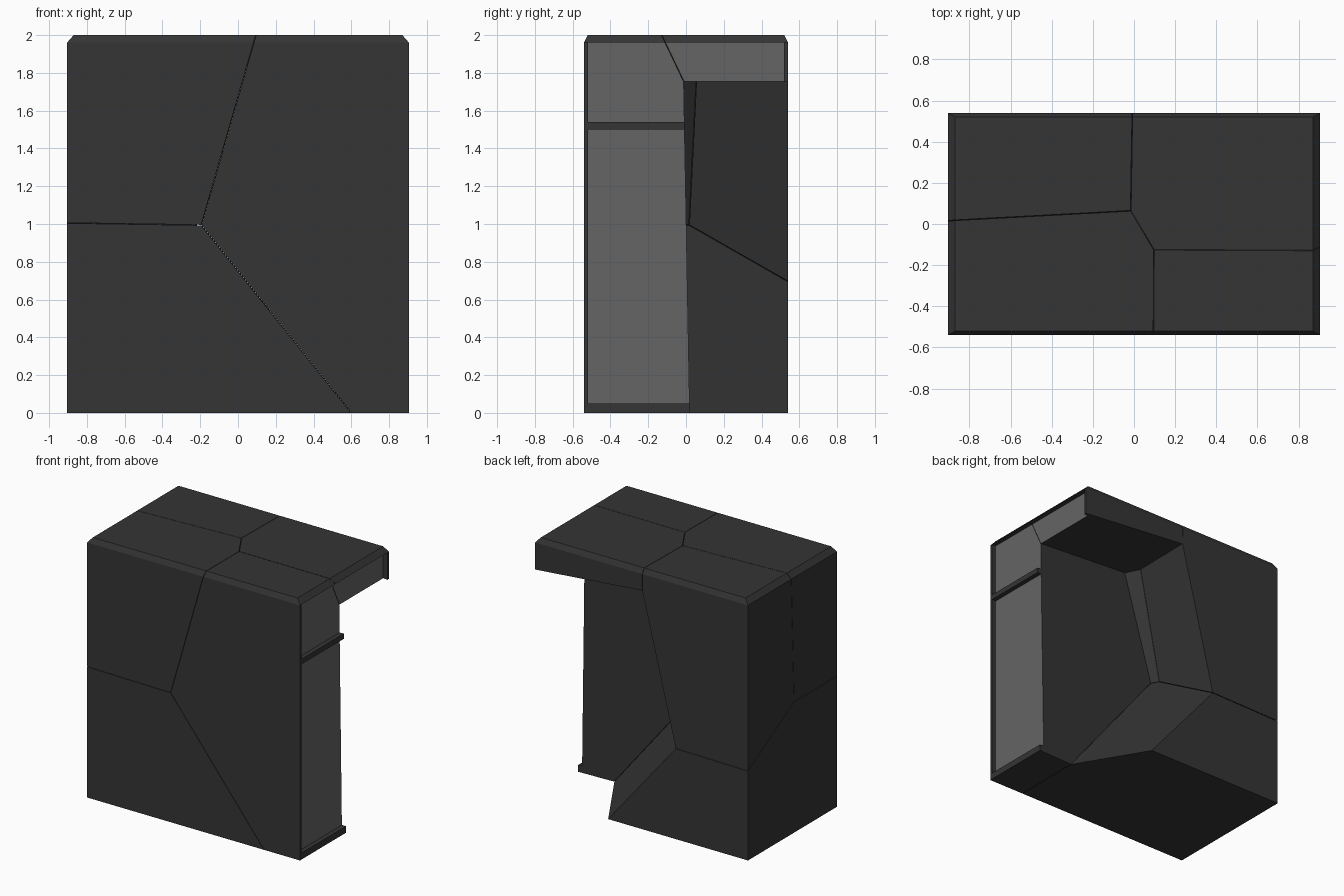
import bpy, bmesh
from mathutils import Vector

if "Cube" in bpy.data.objects:
    bpy.data.objects.remove(bpy.data.objects["Cube"])

HX, HY, H = 0.905, 0.54, 2.0      # half width, half depth, height
BX, BY, BZ = 0.035, 0.02, 0.04    # bevel around the top
PANEL_X = 0.87                    # recessed panel on the right side
GAP = 0.0015                      # hairline crack between pieces


def material(name, v):
    m = bpy.data.materials.new(name)
    m.diffuse_color = (v, v, v, 1)
    m.use_nodes = True
    m.node_tree.nodes["Principled BSDF"].inputs["Base Color"].default_value = m.diffuse_color
    return m


dark = material("dark_shell", 0.035)
grey = material("grey_panel", 0.13)

# Crack centres: the block is split into the regions closest to each one
seeds = {
    "upper_front_left_piece": (-0.885, -0.54, 2.0),
    "lower_left_piece": (-0.915, -0.54, 0.01),
    "front_right_piece": (0.925, -0.55, 1.48),
    "upper_back_right_piece": (0.93, 0.54, 2.0),
    "upper_back_left_piece": (-0.945, 0.57, 1.96),
    "missing": (0.885, 0.54, 1.5),
}


def block():
    """Whole block with a bevelled top."""
    bm = bmesh.new()
    for x, y, z in ((HX, HY, 0), (HX, HY, H - BZ), (HX - BX, HY - BY, H)):
        for sx in (-1, 1):
            for sy in (-1, 1):
                bm.verts.new((sx * x, sy * y, z))
    bmesh.ops.convex_hull(bm, input=bm.verts)
    bmesh.ops.dissolve_limit(bm, angle_limit=0.01, verts=bm.verts, edges=bm.edges)
    return bm


def cut_piece(name):
    """Trim the block by the mid-plane towards every other crack centre."""
    bm = block()
    own = Vector(seeds[name])
    for other_name, co in seeds.items():
        if other_name == name:
            continue
        other = Vector(co)
        n = (other - own).normalized()
        bmesh.ops.bisect_plane(bm, geom=bm.verts[:] + bm.edges[:] + bm.faces[:],
                               dist=1e-6, plane_co=(own + other) / 2 - n * GAP,
                               plane_no=n, clear_outer=True)
        open_edges = [e for e in bm.edges if e.is_boundary]
        if open_edges:
            bmesh.ops.holes_fill(bm, edges=open_edges)
    bmesh.ops.recalc_face_normals(bm, faces=bm.faces)
    me = bpy.data.meshes.new(name)
    bm.to_mesh(me)
    bm.free()
    ob = bpy.data.objects.new(name, me)
    bpy.context.collection.objects.link(ob)
    me.materials.append(dark)
    me.materials.append(grey)
    return ob


# Cutters for the two recessed side panels
cutters = []
for z0, z1 in ((0.05, 1.5), (1.54, H - BZ)):
    bpy.ops.mesh.primitive_cube_add(size=1, location=(PANEL_X + 0.1, 0, (z0 + z1) / 2))
    c = bpy.context.object
    c.name = "recess_cutter"
    c.scale = (0.2, 2 * (HY - BY), z1 - z0)
    c.hide_render = True
    cutters.append(c)

# Pieces of the cracked block, back right one left out
for name in seeds:
    if name == "missing":
        continue
    ob = cut_piece(name)
    if "right" not in name:
        continue
    for c in cutters:
        mod = ob.modifiers.new("recess", 'BOOLEAN')
        mod.operation = 'DIFFERENCE'
        mod.solver = 'EXACT'
        mod.object = c
    bpy.context.view_layer.objects.active = ob
    for mod in list(ob.modifiers):
        bpy.ops.object.modifier_apply(modifier=mod.name)
    # Grey recessed panel faces
    for f in ob.data.polygons:
        on_panel = f.normal.x > 0.99 and abs(f.center.x - PANEL_X) < 0.002
        f.material_index = 1 if on_panel else 0

for c in cutters:
    bpy.data.objects.remove(c)
